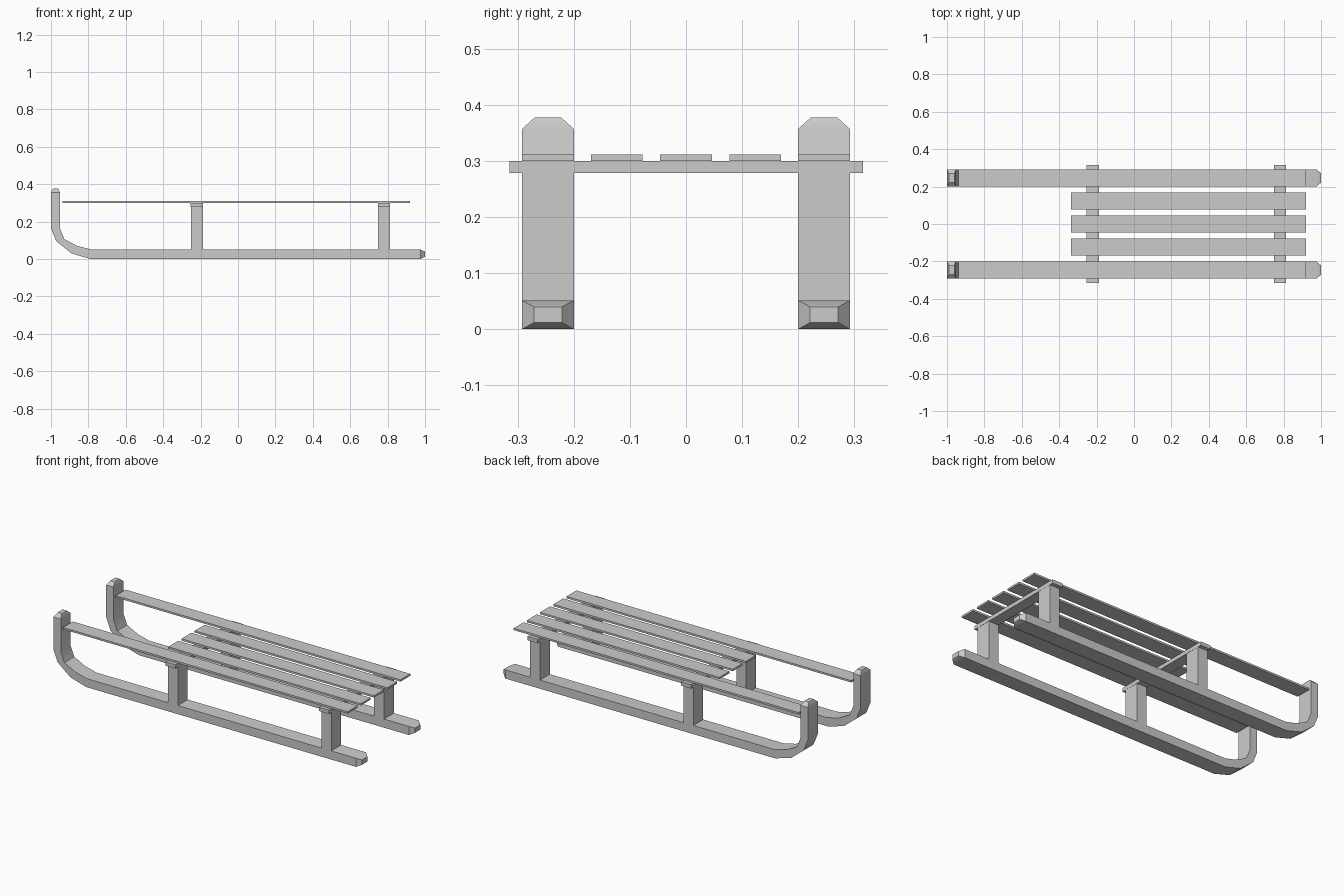
import bpy, bmesh, math

if "Cube" in bpy.data.objects:
    bpy.data.objects.remove(bpy.data.objects["Cube"])

SIDE_Y, HALF_W = 0.246, 0.046


def box(name, x0, x1, y0, y1, z0, z1):
    bpy.ops.mesh.primitive_cube_add(
        size=1, location=((x0 + x1) / 2, (y0 + y1) / 2, (z0 + z1) / 2))
    ob = bpy.context.object
    ob.name = name
    ob.scale = (x1 - x0, y1 - y0, z1 - z0)
    bpy.ops.object.transform_apply(location=False, rotation=False, scale=True)
    return ob


# Runner stations: outer x, z, inner x, z, half width (tapered at both tips)
stations = [
    (1.0, 0.012, 1.0, 0.040, 0.025),
    (0.975, 0.0, 0.975, 0.051, HALF_W),
    (-0.786, 0.0, -0.783, 0.051, HALF_W),
    (-0.890, 0.030, -0.858, 0.070, HALF_W),
    (-0.972, 0.096, -0.928, 0.106, HALF_W),
    (-1.0, 0.165, -0.952, 0.165, HALF_W),
    (-1.0, 0.357, -0.952, 0.357, HALF_W),
    (-0.989, 0.377, -0.961, 0.377, 0.024),
]


def runner(name, y):
    bm = bmesh.new()
    rings = []
    for ox, oz, ix, iz, w in stations:
        rings.append([bm.verts.new(p) for p in (
            (ox, y - w, oz), (ox, y + w, oz), (ix, y + w, iz), (ix, y - w, iz))])
    for a, b in zip(rings, rings[1:]):
        for i in range(4):
            j = (i + 1) % 4
            bm.faces.new((a[i], a[j], b[j], b[i]))
    bm.faces.new(rings[0])
    bm.faces.new(rings[-1])
    bmesh.ops.recalc_face_normals(bm, faces=bm.faces)
    me = bpy.data.meshes.new(name)
    bm.to_mesh(me)
    bm.free()
    ob = bpy.data.objects.new(name, me)
    bpy.context.collection.objects.link(ob)
    bpy.ops.object.select_all(action='DESELECT')
    ob.select_set(True)
    bpy.context.view_layer.objects.active = ob
    bpy.ops.object.shade_smooth_by_angle(angle=math.radians(40))


# Both sides: runner, long rail slat and two posts
for side, s in (("near", -1), ("far", 1)):
    y = s * SIDE_Y
    runner(f"{side}_runner", y)
    box(f"{side}_rail", -0.938, 0.92, y - HALF_W, y + HALF_W, 0.30, 0.311)
    for end, x in (("front", -0.22), ("rear", 0.781)):
        box(f"{side}_{end}_post", x - 0.032, x + 0.032,
            y - HALF_W, y + HALF_W, 0.05, 0.299)

# Crossbars under the seat
for end, x in (("front", -0.22), ("rear", 0.781)):
    box(f"{end}_crossbar", x - 0.033, x + 0.033, -0.315, 0.315, 0.278, 0.30)

# Seat slats
for i in range(3):
    y = (i - 1) * 0.1235
    box(f"seat_slat_{i + 1}", -0.337, 0.92, y - HALF_W, y + HALF_W, 0.30, 0.311)
